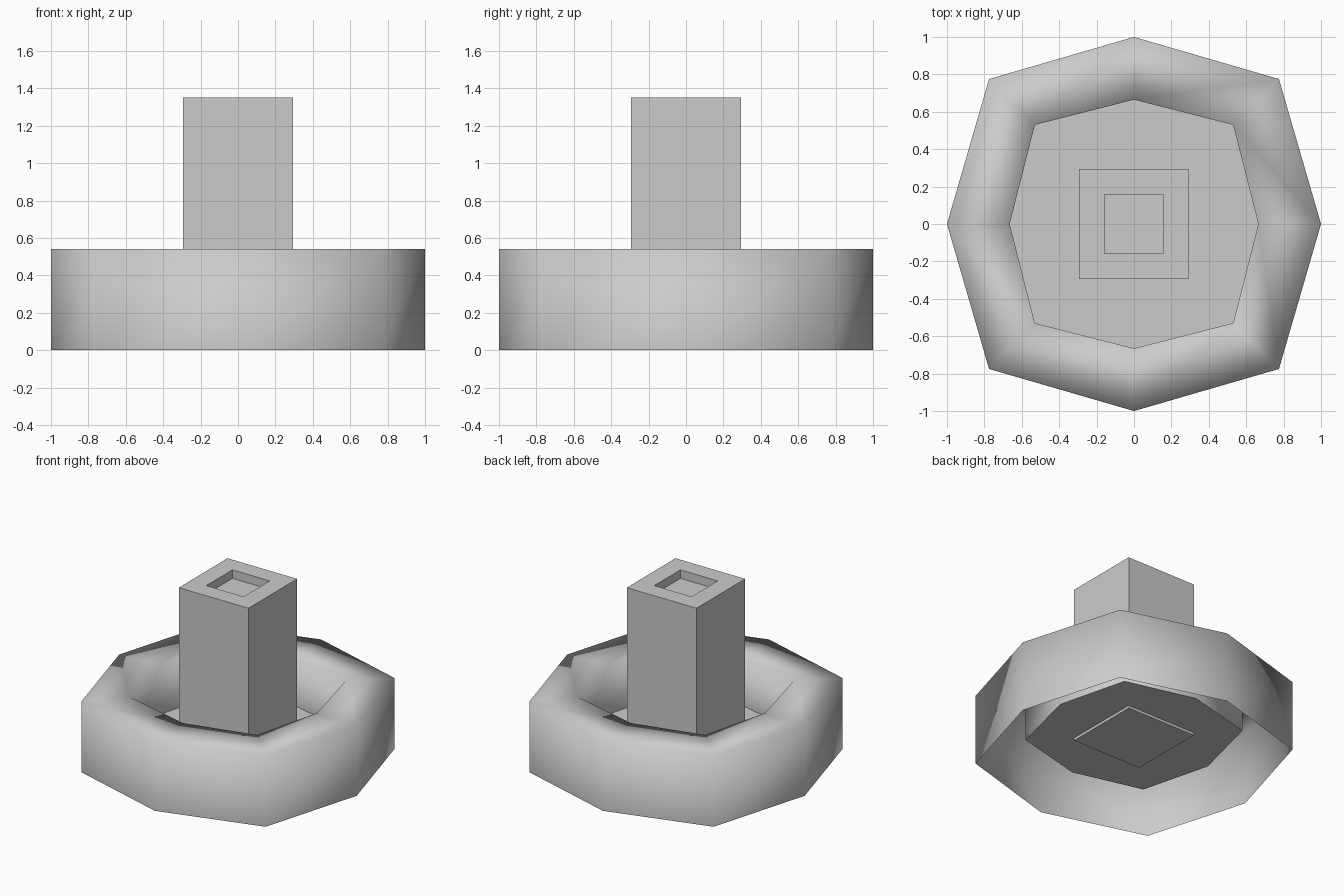
import bpy, bmesh, math

if "Cube" in bpy.data.objects:
    bpy.data.objects.remove(bpy.data.objects["Cube"])


def octagon(axis_r, diag):
    # eight corners alternating between the axes and the diagonals
    pts = []
    for i in range(8):
        a = i * math.pi / 4
        r = axis_r if i % 2 == 0 else diag * math.sqrt(2)
        pts.append((r * math.cos(a), r * math.sin(a)))
    return pts


def square(h):
    return [(h, h), (-h, h), (-h, -h), (h, -h)]


def loft(name, loops, cap_first=False, cap_last=False, smooth=False):
    # skin a series of (outline, height) loops
    bm = bmesh.new()
    rings = [[bm.verts.new((x, y, z)) for x, y in pts] for pts, z in loops]
    for a, b in zip(rings, rings[1:]):
        n = len(a)
        for i in range(n):
            j = (i + 1) % n
            bm.faces.new((a[i], a[j], b[j], b[i]))
    if cap_first:
        bm.faces.new(rings[0][::-1])
    if cap_last:
        bm.faces.new(rings[-1])
    for f in bm.faces:
        f.smooth = smooth
    me = bpy.data.meshes.new(name)
    bm.to_mesh(me)
    bm.free()
    ob = bpy.data.objects.new(name, me)
    bpy.context.collection.objects.link(ob)
    return ob


outer = octagon(1.0, 0.775)
inner = octagon(0.665, 0.53)

# hollow rim, open underneath, soft shaded over its top edges
loft("basin_rim", [(outer, 0), (outer, 0.54), (inner, 0.54), (inner, 0.17)], smooth=True)

# flat basin floor
loft("basin_floor", [(inner, 0.17)], cap_last=True)

# square pillar passing through the floor, with a shallow socket on top
big, small = square(0.293), square(0.157)
loft("pillar", [(big, 0.15), (big, 1.35), (small, 1.35), (small, 1.285)],
     cap_first=True, cap_last=True)
